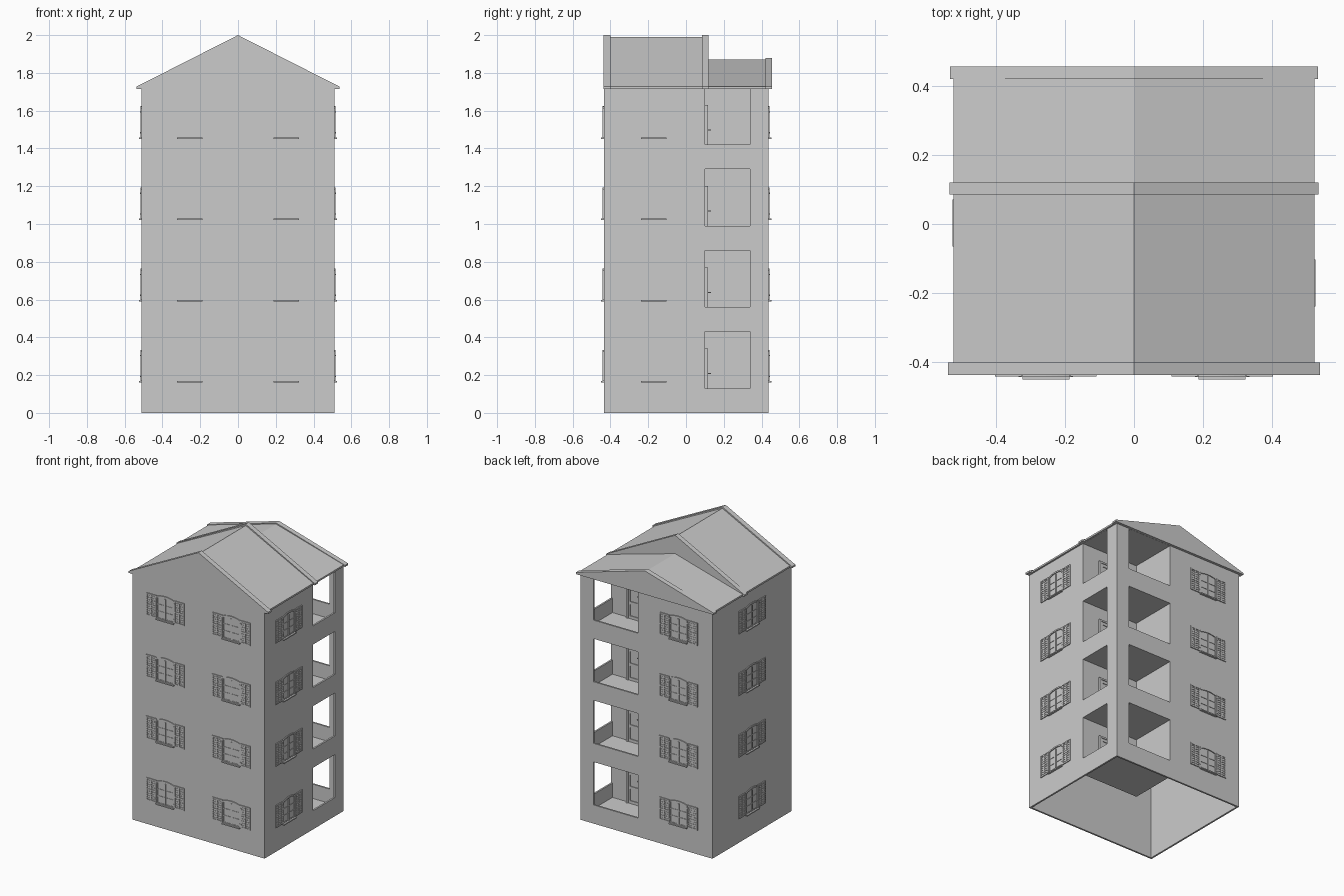
import bpy, bmesh, math
from mathutils import Matrix, Vector

if "Cube" in bpy.data.objects:
    bpy.data.objects.remove(bpy.data.objects["Cube"])

HX, Y0, Y1, TOP = 0.51, -0.435, 0.437, 1.72
T = 0.012           # wall thickness
PITCH = 0.43        # storey height
STOREYS = range(4)


def add_box(bm, x0, x1, y0, y1, z0, z1, mat=Matrix()):
    size = Matrix.Diagonal((x1 - x0, y1 - y0, z1 - z0, 1))
    mid = Matrix.Translation(((x0 + x1) / 2, (y0 + y1) / 2, (z0 + z1) / 2))
    bmesh.ops.create_cube(bm, size=1, matrix=mat @ mid @ size)


def add_prism(bm, profile, y0, y1, mat=Matrix()):
    """Extrude an (x, z) profile along y."""
    face = bm.faces.new([bm.verts.new(mat @ Vector((x, y0, z))) for x, z in profile])
    geo = bmesh.ops.extrude_face_region(bm, geom=[face])['geom']
    move = mat.to_3x3() @ Vector((0, y1 - y0, 0))
    bmesh.ops.translate(bm, vec=move, verts=[v for v in geo if isinstance(v, bmesh.types.BMVert)])


def finish(bm, name):
    bmesh.ops.recalc_face_normals(bm, faces=bm.faces)
    me = bpy.data.meshes.new(name)
    bm.to_mesh(me)
    bm.free()
    ob = bpy.data.objects.new(name, me)
    bpy.context.collection.objects.link(ob)
    return ob


def cut(target, cutter):
    m = target.modifiers.new("cut", 'BOOLEAN')
    m.operation, m.solver, m.object = 'DIFFERENCE', 'EXACT', cutter
    bpy.context.view_layer.objects.active = target
    bpy.ops.object.modifier_apply(modifier=m.name)
    bpy.data.objects.remove(cutter)


# Outer walls: hollow shell, open underneath
bm = bmesh.new()
add_box(bm, -HX, HX, Y0, Y1, 0, TOP)
walls = finish(bm, "outer_walls")
bm = bmesh.new()
add_box(bm, -HX + T, HX - T, Y0 + T, Y1 - T, -0.1, TOP + 0.1)
cut(walls, finish(bm, "inside_cutter"))

# Balcony openings on the right and back walls
side, back = bmesh.new(), bmesh.new()
for i in STOREYS:
    z = i * PITCH
    z1 = min(z + 0.43, 1.714)
    add_box(side, 0.45, 0.6, 0.10, 0.34, z + 0.13, z1)
    add_box(back, 0.065, 0.41, 0.40, 0.5, z + 0.13, z1)
cut(walls, finish(side, "side_cutter"))
cut(walls, finish(back, "back_cutter"))

# Balcony inner walls
bm = bmesh.new()
add_box(bm, 0.065 - T, HX - T, 0.10 - T, 0.10, 0.02, TOP)
add_box(bm, 0.065 - T, 0.065, 0.10, Y1 - T, 0.02, TOP)
finish(bm, "balcony_inner_walls")

# Balcony floors
bm = bmesh.new()
for i in STOREYS:
    z = i * PITCH
    add_box(bm, 0.065, HX - T, 0.10, Y1 - T, z if i else 0.02, z + 0.03)
finish(bm, "balcony_floors")

# Roofs: each a gable prism with slightly raised verge bands


def gable(half, ridge, eave=1.715):
    return [(-half, eave), (half, eave), (half, eave + 0.012), (0, ridge), (-half, eave + 0.012)]


bm = bmesh.new()
add_prism(bm, gable(0.522, 1.99), -0.43, 0.115)
finish(bm, "front_roof")
bm = bmesh.new()
add_prism(bm, gable(0.522, 1.872), 0.115, 0.445)
finish(bm, "back_roof")
bm = bmesh.new()
add_prism(bm, gable(0.538, 2.0), -0.437, -0.40)
add_prism(bm, gable(0.534, 2.0), 0.085, 0.12)
add_prism(bm, gable(0.532, 1.88), 0.42, 0.455)
finish(bm, "roof_verges")

# Windows: local x along the wall, -y outwards, z up from the storey floor
sills, frames, shutters = bmesh.new(), bmesh.new(), bmesh.new()


def arch(u, base):
    return base + 0.012 * (1 - (u / 0.068) ** 2)


def window(mat):
    add_box(sills, -0.068, 0.068, -0.015, 0, 0.160, 0.168, mat)
    us = [-0.068 + 0.017 * k for k in range(9)]
    # arched head
    head = [(u, arch(u, 0.322)) for u in us] + [(u, arch(u, 0.312)) for u in reversed(us)]
    add_prism(frames, head, -0.006, 0, mat)
    # jambs, middle post and glazing bars
    for u0, u1 in ((-0.068, -0.060), (-0.005, 0.005), (0.060, 0.068)):
        add_box(frames, u0, u1, -0.005, 0, 0.168, 0.316, mat)
    for z in (0.168, 0.216, 0.264):
        add_box(frames, -0.06, 0.06, -0.003, 0, z, z + 0.006, mat)
    # louvred shutters folded back on both sides, with hinges
    for s in (-1, 1):
        m = mat @ Matrix.Translation((s * 0.109, 0, 0))
        add_box(shutters, -0.038, 0.038, -0.002, 0, 0.168, 0.325, m)
        for u in (-0.034, 0, 0.034):
            add_box(shutters, u - 0.004, u + 0.004, -0.006, -0.001, 0.168, 0.325, m)
        for z in (0.168, 0.243, 0.317):
            add_box(shutters, -0.03, 0.03, -0.006, -0.001, z, z + 0.008, m)
        for k in range(9):
            z = 0.183 + k * 0.0155
            add_box(shutters, -0.03, 0.03, -0.0045, -0.001, z, z + 0.005, m)
        for z in (0.19, 0.30):
            add_box(shutters, -0.042, -0.03, -0.0075, 0, z, z + 0.006,
                    m if s > 0 else m @ Matrix.Rotation(math.pi, 4, 'Z') @ Matrix.Diagonal((1, -1, 1, 1)))


spots = [(-0.255, Y0, 0), (0.255, Y0, 0), (-0.25, Y1, 180), (-HX, 0.003, -90), (HX, -0.17, 90)]
for i in STOREYS:
    for x, y, a in spots:
        window(Matrix.Translation((x, y, i * PITCH)) @ Matrix.Rotation(math.radians(a), 4, 'Z'))
finish(sills, "window_sills")
finish(frames, "window_frames")
finish(shutters, "window_shutters")

# Balcony doors with panels and handle
bm = bmesh.new()
for i in STOREYS:
    m = Matrix.Translation((0.31, 0.10, i * PITCH)) @ Matrix.Rotation(math.pi, 4, 'Z')
    add_box(bm, -0.06, 0.06, -0.006, 0, 0.03, 0.33, m)
    for s in (-1, 1):
        add_box(bm, min(s * 0.072, s * 0.058), max(s * 0.072, s * 0.058), -0.016, 0, 0.03, 0.34, m)
    add_box(bm, -0.058, 0.058, -0.016, 0, 0.328, 0.34, m)
    for z in (0.03, 0.13, 0.23, 0.308):
        add_box(bm, -0.058, 0.058, -0.011, 0, z, z + 0.02, m)
    for u in (-0.052, 0.052):
        add_box(bm, u - 0.008, u + 0.008, -0.011, 0, 0.03, 0.328, m)
    add_box(bm, 0.046, 0.053, -0.03, -0.011, 0.205, 0.211, m)
    add_box(bm, 0.025, 0.053, -0.032, -0.027, 0.205, 0.211, m)
finish(bm, "balcony_doors")
